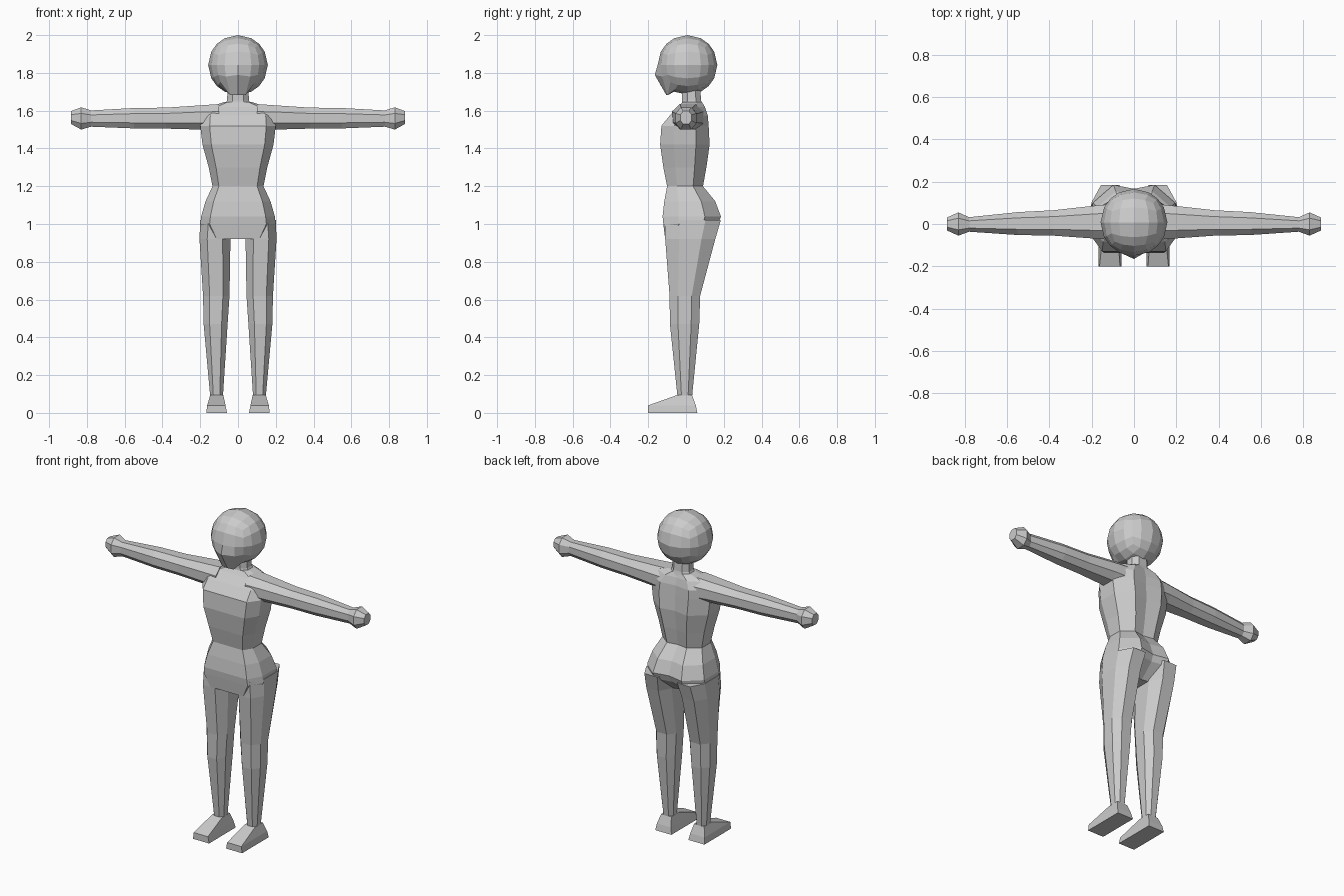
import bpy
import bmesh
from mathutils import Vector

cube = bpy.data.objects.get("Cube")
if cube:
    bpy.data.objects.remove(cube, do_unlink=True)

grey = bpy.data.materials.new("plain grey")
grey.use_nodes = True
grey.diffuse_color = (0.6, 0.6, 0.6, 1)
grey.node_tree.nodes["Principled BSDF"].inputs["Base Color"].default_value = (0.6, 0.6, 0.6, 1)

# Unit cross-sections, stretched to the bounds of each ring
BOX = [(-1, -1), (1, -1), (1, 1), (-1, 1)]
LIMB = [(-.5, -1), (.5, -1), (1, -.45), (1, .45), (.5, 1), (-.5, 1), (-1, .45), (-1, -.45)]
BODY = [(-.75, -1), (.75, -1), (1, -.45), (1, .45), (.5, 1),
        (0, .88), (-.5, 1), (-1, .45), (-1, -.45)]


def finish(name, bm, mirrored=False):
    bmesh.ops.recalc_face_normals(bm, faces=bm.faces)
    mesh = bpy.data.meshes.new(name)
    bm.to_mesh(mesh)
    bm.free()
    mesh.materials.append(grey)
    obj = bpy.data.objects.new(name, mesh)
    bpy.context.collection.objects.link(obj)
    if mirrored:
        obj.modifiers.new("Mirror", "MIRROR").use_mirror_merge = False
    return obj


def loft(name, shape, rings, axis="z", mirrored=False):
    """Each ring is (station, low u, high u, low v, high v)."""
    bm = bmesh.new()
    loops = []
    for s, u0, u1, v0, v1 in rings:
        loop = []
        for a, b in shape:
            u = (u0 + u1 + a * (u1 - u0)) / 2
            v = (v0 + v1 + b * (v1 - v0)) / 2
            loop.append(bm.verts.new((u, v, s) if axis == "z" else (s, u, v)))
        loops.append(loop)
    n = len(shape)
    for low, high in zip(loops, loops[1:]):
        for i in range(n):
            j = (i + 1) % n
            bm.faces.new((low[i], low[j], high[j], high[i]))
    bm.faces.new(loops[0])
    bm.faces.new(loops[-1])
    return finish(name, bm, mirrored)


# Torso and pelvis: height, half width, front, back
profile = [
    (.92, .15, -.11, .08), (1.0, .2, -.12, .17), (1.04, .195, -.124, .185),
    (1.12, .172, -.115, .155), (1.2, .135, -.1, .09), (1.3, .155, -.12, .108),
    (1.42, .188, -.137, .125), (1.52, .2, -.13, .12), (1.575, .195, -.085, .115),
    (1.62, .15, -.04, .1), (1.645, .075, -.02, .085),
]
loft("torso", BODY, [(z, -w, w, f, b) for z, w, f, b in profile])

# Neck
loft("neck", LIMB, [(1.62, -.075, .075, -.025, .09), (1.655, -.058, .058, -.02, .08),
                    (1.72, -.055, .055, -.02, .075)])

# Arms and hands
loft("arm", LIMB, [
    (.1, -.075, .095, 1.49, 1.635), (.2, -.068, .085, 1.5, 1.628),
    (.38, -.055, .065, 1.505, 1.616), (.55, -.052, .056, 1.506, 1.614),
    (.8, -.035, .03, 1.516, 1.6)], axis="x", mirrored=True)
loft("hand", LIMB, [
    (.775, -.035, .03, 1.516, 1.6), (.83, -.055, .055, 1.5, 1.618),
    (.885, -.03, .03, 1.53, 1.597)], axis="x", mirrored=True)

# Legs and feet
loft("leg", LIMB, [
    (.085, .08, .147, -.045, .032), (.47, .055, .182, -.085, .07),
    (.62, .045, .185, -.087, .075), (.92, .04, .204, -.11, .155),
    (1.02, .025, .2, -.11, .184)], mirrored=True)
loft("foot", BOX, [
    (0, .058, .168, -.2, .06), (.04, .066, .163, -.2, .052),
    (.095, .078, .147, -.045, .032)], mirrored=True)

# Head: a rounded cube with a forward nose ridge and a flattened chin
bm = bmesh.new()
bmesh.ops.create_cube(bm, size=2)
bmesh.ops.subdivide_edges(bm, edges=bm.edges[:], cuts=3, use_grid_fill=True)
for v in bm.verts:
    d = v.co.normalized()
    p = Vector((0, .008, 1.842)) + d * .158
    if d.y < -.6 and d.z < -.6:
        p.z = 1.682
        p.x *= .75
    elif d.y < -.6 and -.5 < d.z < -.1:
        push = max(0, 1 - 2 * abs(d.x))
        p.y -= .032 * push
        p.z += .018 * push
    v.co = p
finish("head", bm)
